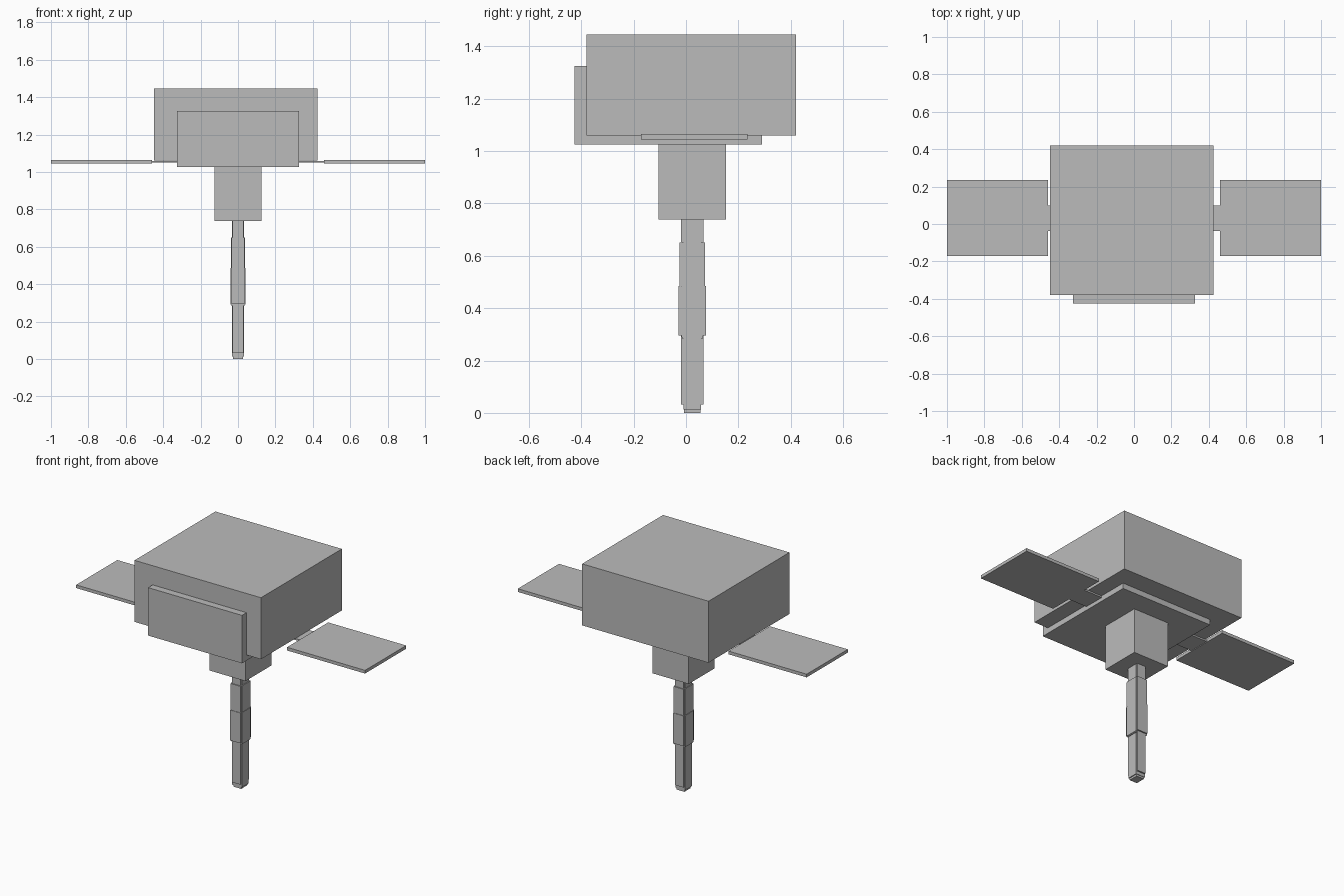
import bpy
import bmesh
from mathutils import Vector

if "Cube" in bpy.data.objects:
    bpy.data.objects.remove(bpy.data.objects["Cube"], do_unlink=True)

GREY = (0.5, 0.5, 0.5, 1.0)
grey = bpy.data.materials.new("plain_grey")
grey.use_nodes = True
grey.diffuse_color = GREY
grey.node_tree.nodes["Principled BSDF"].inputs["Base Color"].default_value = GREY


def make_box(name, x, y, z):
    """Box from (low, high) ranges on each axis."""
    low, high = (Vector(p) for p in zip(x, y, z))
    bm = bmesh.new()
    bmesh.ops.create_cube(bm, size=1)
    for v in bm.verts:
        v.co = [(a + b) / 2 + c * (b - a) for a, b, c in zip(low, high, v.co)]
    mesh = bpy.data.meshes.new(name)
    bm.to_mesh(mesh)
    bm.free()
    mesh.materials.append(grey)
    obj = bpy.data.objects.new(name, mesh)
    bpy.context.collection.objects.link(obj)
    return obj


LEG_Y = 0.024


def leg_box(name, half_x, half_y, z):
    make_box(name, (-half_x, half_x), (LEG_Y - half_y, LEG_Y + half_y), z)


# Main body, with the lower block that shows at the front and underneath
make_box("body", (-0.45, 0.425), (-0.38, 0.42), (1.06, 1.445))
make_box("front_block", (-0.325, 0.325), (-0.425, 0.29), (1.025, 1.325))
make_box("neck", (-0.125, 0.125), (-0.105, 0.152), (0.738, 1.03))

# Flat side panels and their connecting tabs
for side, s in (("left", 1), ("right", -1)):
    make_box(side + "_panel", sorted((s * 0.46, s)), (-0.172, 0.235), (1.045, 1.065))
    make_box(side + "_tab", sorted((s * 0.3, s * 0.47)), (-0.037, 0.1), (1.049, 1.059))

# Leg core and crossed layers, which leave notched corners
leg_box("leg_core", 0.027, 0.031, (0, 0.75))
leg_box("leg_side_layer", 0.033, 0.034, (0.012, 0.74))
leg_box("leg_front_layer", 0.029, 0.043, (0.032, 0.74))

# Thicker sleeve around the middle of the leg
leg_box("sleeve_side_layer", 0.038, 0.04, (0.285, 0.65))
leg_box("sleeve_front_layer", 0.034, 0.049, (0.295, 0.65))
leg_box("sleeve_lower_side", 0.041, 0.041, (0.29, 0.485))
leg_box("sleeve_lower_front", 0.036, 0.052, (0.295, 0.485))
